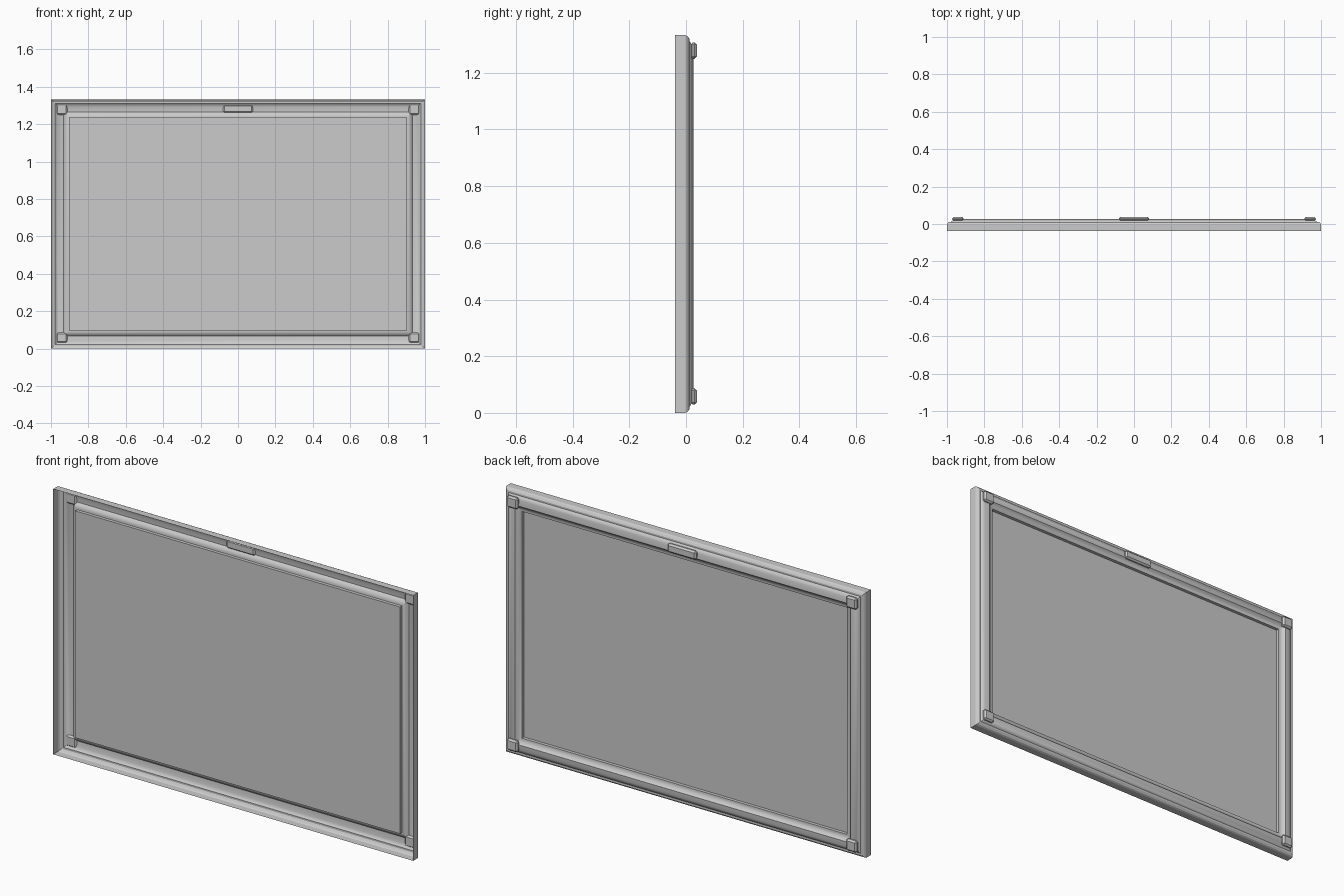
import bpy, bmesh

if "Cube" in bpy.data.objects:
    bpy.data.objects.remove(bpy.data.objects["Cube"])

W, H = 1.0, 1.333          # half width, full height
PANEL_D, PANEL_Y = 0.097, -0.004


def finish(name, bm, smooth=True):
    bmesh.ops.recalc_face_normals(bm, faces=bm.faces)
    me = bpy.data.meshes.new(name)
    bm.to_mesh(me)
    bm.free()
    ob = bpy.data.objects.new(name, me)
    bpy.context.collection.objects.link(ob)
    if smooth:
        bpy.ops.object.select_all(action='DESELECT')
        ob.select_set(True)
        bpy.context.view_layer.objects.active = ob
        bpy.ops.object.shade_smooth_by_angle(angle=0.4)
    return ob


def ring(bm, d, y):
    return [bm.verts.new((x, y, z)) for x, z in
            ((-W + d, d), (W - d, d), (W - d, H - d), (-W + d, H - d))]


def mitred_frame(name, profile):
    """Sweep (inset, depth) points around the mitred rectangle."""
    bm = bmesh.new()
    rings = [ring(bm, d, y) for d, y in profile]
    for a, b in zip(rings, rings[1:]):
        for i in range(4):
            j = (i + 1) % 4
            bm.faces.new((a[i], a[j], b[j], b[i]))
    return finish(name, bm)


def pad(name, x, z, sx, sz):
    """Chamfered block sunk through the bezel."""
    bm = bmesh.new()
    bmesh.ops.create_cube(bm, size=1)
    for v in bm.verts:
        v.co = (x + v.co.x * sx, 0.027 + v.co.y * 0.022, z + v.co.z * sz)
    bmesh.ops.bevel(bm, geom=bm.edges[:], offset=0.008, segments=1,
                    affect='EDGES', profile=0.5)
    return finish(name, bm, False)


# Outer shell: side wall, chamfered rim, open at the front
mitred_frame("outer_shell", [(0, -0.038), (0, -0.002), (0.004, 0.006),
                             (0.013, 0.012), (0.022, 0.012)])

# Bezel: step, rise to an inner ridge, slope down, then a sharp step
mitred_frame("bezel", [(0.022, 0.012), (0.026, 0.016), (0.040, 0.022),
                       (0.055, 0.025), (0.067, 0.0265), (0.072, 0.021),
                       (0.080, 0.016), (0.090, 0.013), (PANEL_D, 0.012),
                       (PANEL_D, PANEL_Y)])

# Recessed flat panel
bm = bmesh.new()
bm.faces.new(ring(bm, PANEL_D, PANEL_Y))
finish("panel", bm, False)

# Corner pads and the top centre pad
for side, sx in (("left", -1), ("right", 1)):
    for level, z in (("lower", 0.058), ("upper", H - 0.055)):
        pad(f"corner_pad_{level}_{side}", sx * 0.942, z, 0.06, 0.058)
pad("top_centre_pad", 0, H - 0.05, 0.16, 0.044)
